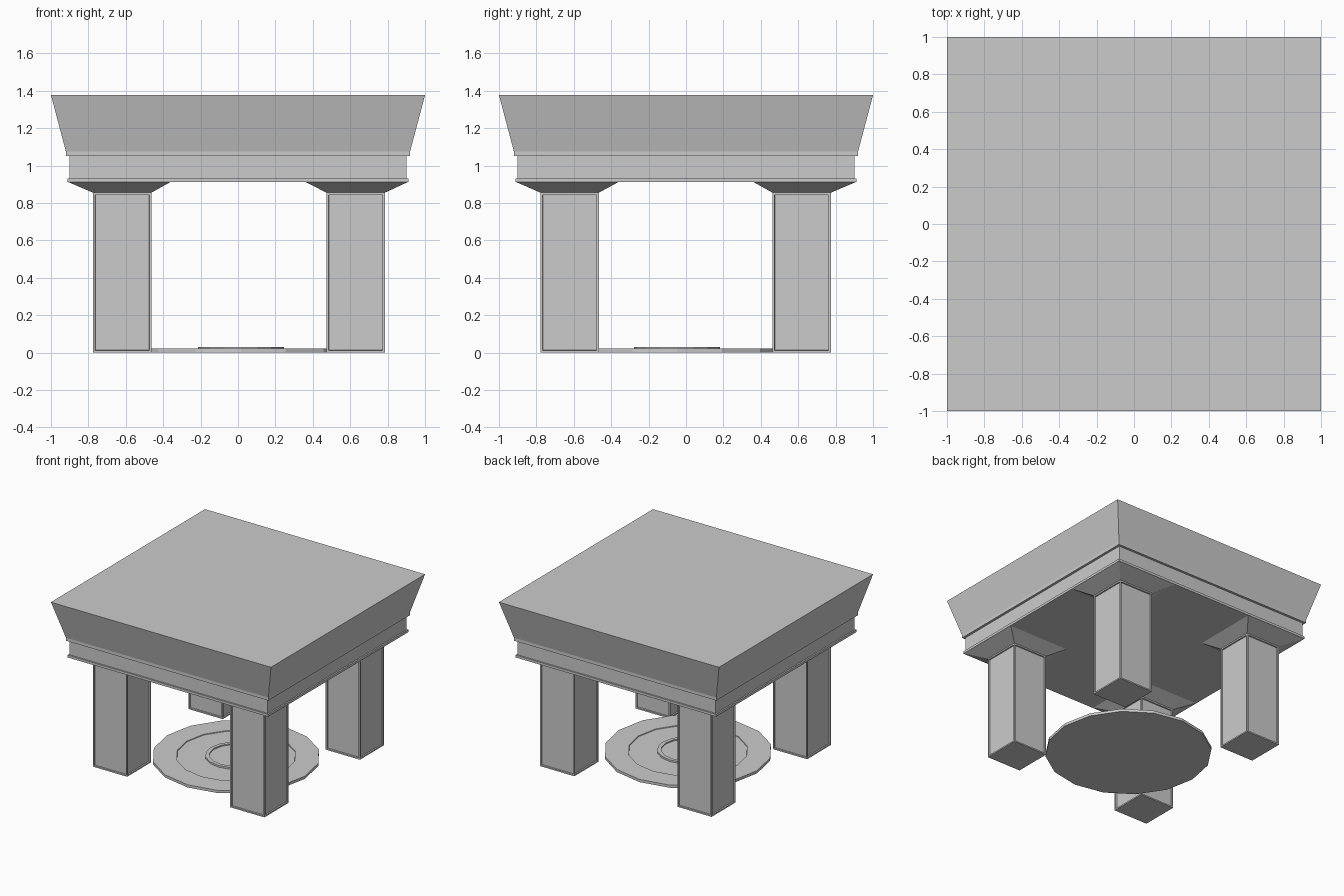
import bpy, bmesh
from math import radians, sin, cos

if "Cube" in bpy.data.objects:
    bpy.data.objects.remove(bpy.data.objects["Cube"])


def finish(bm, name):
    bmesh.ops.recalc_face_normals(bm, faces=bm.faces)
    mesh = bpy.data.meshes.new(name)
    bm.to_mesh(mesh)
    bm.free()
    obj = bpy.data.objects.new(name, mesh)
    bpy.context.collection.objects.link(obj)
    return obj


def stack(name, loops):
    """Bridge a list of equal-length point loops and cap both ends."""
    bm = bmesh.new()
    rings = [[bm.verts.new(p) for p in loop] for loop in loops]
    n = len(rings[0])
    for a, b in zip(rings, rings[1:]):
        for i in range(n):
            j = (i + 1) % n
            bm.faces.new((a[i], a[j], b[j], b[i]))
    bm.faces.new(rings[0][::-1])
    bm.faces.new(rings[-1])
    return finish(bm, name)


def square(cx, cy, h, z):
    return [(cx + sx * h, cy + sy * h, z)
            for sx, sy in ((-1, -1), (1, -1), (1, 1), (-1, 1))]


def circle(cx, cy, r, z, n=16):
    return [(cx + r * cos(radians(360 * i / n)),
             cy + r * sin(radians(360 * i / n)), z) for i in range(n)]


# Roof: lower slab, frieze band, lip and flared block
roof_profile = [(0.912, 0.912), (0.912, 0.932), (0.90, 0.932), (0.90, 1.05),
                (0.92, 1.05), (0.92, 1.075), (1.0, 1.376)]
stack("roof", [square(0, 0, h, z) for h, z in roof_profile])

# Pillars with recessed panels, and flared capitals
HALF, TOP = 0.156, 0.855
for sx, side in ((-1, "left"), (1, "right")):
    for sy, end in ((-1, "front"), (1, "back")):
        cx = 0.629 if sx > 0 else -0.619
        cy = 0.618 if sy > 0 else -0.622
        pillar = stack(f"{end}_{side}_pillar",
                       [square(cx, cy, HALF, 0), square(cx, cy, HALF, TOP)])
        bm = bmesh.new()
        bm.from_mesh(pillar.data)
        sides = [f for f in bm.faces if abs(f.normal.z) < 0.5]
        bmesh.ops.inset_individual(bm, faces=sides, thickness=0.016)
        bmesh.ops.inset_individual(bm, faces=sides, thickness=0.002, depth=-0.01)
        bm.to_mesh(pillar.data)
        bm.free()
        stack(f"{end}_{side}_capital",
              [square(cx, cy, HALF, TOP),
               square(sx * 0.635, sy * 0.635, 0.276, 0.913)])

# Round floor plate with sunken middle and raised centre ring
plate_profile = [(0.627, 0), (0.627, 0.022), (0.448, 0.022), (0.446, 0.016),
                 (0.23, 0.016), (0.23, 0.03), (0.20, 0.03), (0.20, 0.02)]
stack("floor_plate", [circle(0.015, -0.047, r, z) for r, z in plate_profile])
